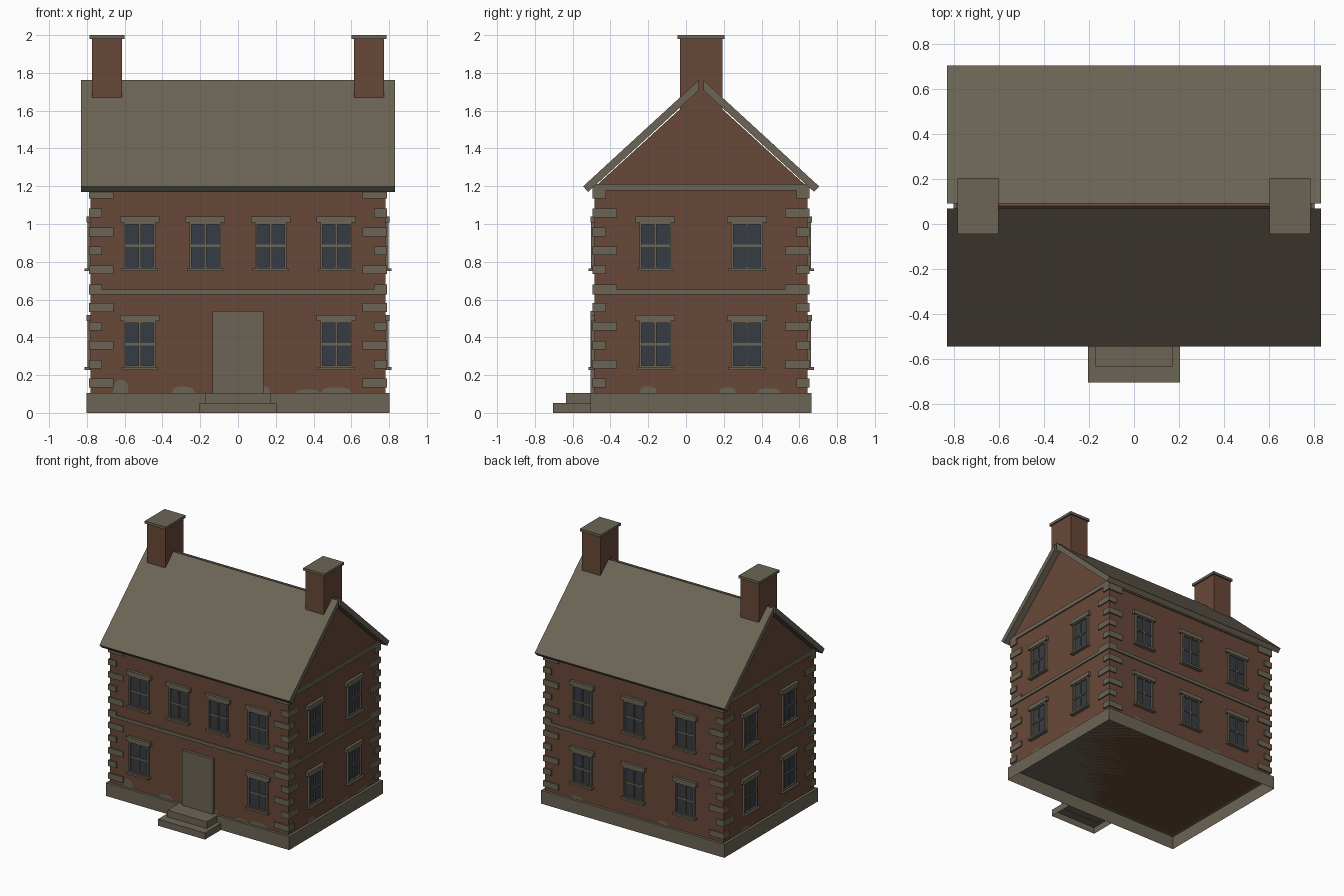
import bpy, bmesh, math
from mathutils import Matrix, Vector

cube = bpy.data.objects.get("Cube")
if cube:
    bpy.data.objects.remove(cube, do_unlink=True)


def material(name, rgb):
    m = bpy.data.materials.new(name)
    m.use_nodes = True
    m.diffuse_color = (*rgb, 1)
    m.node_tree.nodes["Principled BSDF"].inputs["Base Color"].default_value = (*rgb, 1)
    return m


stone = material("weathered stone", (0.15, 0.13, 0.092))
brick = material("brown brick", (0.138, 0.066, 0.039))
glass = material("dark glass", (0.037, 0.046, 0.06))

CY = 0.08              # house centre in depth
HX, HY = 0.78, 0.564   # wall half width and half depth
BASE = 0.105           # plinth height


def add_object(name, data, matrix=None):
    ob = bpy.data.objects.new(name, data)
    bpy.context.scene.collection.objects.link(ob)
    if matrix:
        ob.matrix_world = matrix
    return ob


def add_box(bm, x, y, z, slot=0, open_bottom=False):
    """Box between the given (min, max) pairs."""
    size = [b - a for a, b in (x, y, z)]
    mid = [(a + b) / 2 for a, b in (x, y, z)]
    verts = bmesh.ops.create_cube(bm, size=1)["verts"]
    for v in verts:
        v.co = Vector(c * s + m for c, s, m in zip(v.co, size, mid))
    faces = {f for v in verts for f in v.link_faces}
    for f in faces:
        f.material_index = slot
    if open_bottom:
        low = [f for f in faces if all(v.co.z < z[0] + 1e-4 for v in f.verts)]
        bmesh.ops.delete(bm, geom=low, context='FACES_ONLY')


def to_mesh(name, bm, *mats):
    me = bpy.data.meshes.new(name)
    bm.to_mesh(me)
    bm.free()
    for m in mats:
        me.materials.append(m)
    return me


def box(name, x, y, z, mat, open_bottom=False):
    bm = bmesh.new()
    add_box(bm, x, y, z, 0, open_bottom)
    return add_object(name, to_mesh(name, bm, mat))


def prism(name, profile, half, mat):
    """Extrude a (y, z) profile along x, from -half to half."""
    bm = bmesh.new()
    f = bm.faces.new([bm.verts.new((-half, y, z)) for y, z in profile])
    ext = bmesh.ops.extrude_face_region(bm, geom=[f])["geom"]
    moved = [v for v in ext if isinstance(v, bmesh.types.BMVert)]
    bmesh.ops.translate(bm, verts=moved, vec=(2 * half, 0, 0))
    bmesh.ops.recalc_face_normals(bm, faces=bm.faces)
    return add_object(name, to_mesh(name, bm, mat))


def on_wall(side, u, z):
    """Place something modelled facing -y on a wall: u runs along the wall."""
    angle, dist = {"front": (0, HY), "back": (math.pi, HY),
                   "left": (math.pi / 2, HX), "right": (-math.pi / 2, HX)}[side]
    return (Matrix.Translation((0, CY, 0)) @ Matrix.Rotation(angle, 4, 'Z')
            @ Matrix.Translation((u, -dist, z)))


def around(grow):
    return (-HX - grow, HX + grow), (CY - HY - grow, CY + HY + grow)


# Plinth, walls and horizontal bands
box("plinth", *around(0.021), (0, BASE), stone, True)
prism("walls", [(CY - HY, BASE), (CY + HY, BASE), (CY + HY, 1.195),
                (CY, 1.71), (CY - HY, 1.195)], HX, brick)
box("middle_band", *around(0.01), (0.627, 0.653), stone)
box("eaves_band", *around(0.01), (1.178, 1.212), stone)

# Roof: two slabs with a narrow gap along the ridge
for name, s in (("front_roof", -1), ("back_roof", 1)):
    slab = [(0.625, 1.199), (0.012, 1.762), (0.012, 1.708), (0.598, 1.17)]
    prism(name, [(CY + s * y, z) for y, z in slab], 0.83, stone)

# Chimneys with flat caps
for name, s in (("left", 1), ("right", -1)):
    cx = s * 0.693
    box(name + "_chimney", (cx - 0.08, cx + 0.08), (CY - 0.112, CY + 0.112),
        (1.5, 1.982), brick)
    box(name + "_chimney_cap", (cx - 0.092, cx + 0.092), (CY - 0.124, CY + 0.124),
        (1.98, 2.0), stone)

# Corner stones, alternating long and short on each wall
for cname, sx, sy in (("front_left", 1, -1), ("front_right", -1, -1),
                      ("back_left", 1, 1), ("back_right", -1, 1)):
    bm = bmesh.new()
    for i in range(11):
        z = 0.158 + 0.1 * i
        lx, ly = (0.12, 0.06) if i % 2 == 0 else (0.06, 0.12)
        xs = sorted((sx * (HX - lx), sx * (HX + 0.01)))
        ys = sorted((CY + sy * (HY - ly), CY + sy * (HY + 0.01)))
        add_box(bm, xs, ys, (z - 0.023, z + 0.023))
    add_object(cname + "_corner_stones", to_mesh("corner_stones", bm, stone))

# Front door slab and steps
box("front_door", (-0.135, 0.135), (CY - HY - 0.022, CY - HY + 0.01), (BASE, 0.54), stone)
box("upper_step", (-0.172, 0.172), (-0.635, -0.505), (0.05, BASE), stone, True)
box("lower_step", (-0.205, 0.205), (-0.705, -0.505), (0, 0.052), stone, True)

# One window, shared by every wall
bm = bmesh.new()
add_box(bm, (-0.075, 0.075), (-0.004, 0.01), (-0.118, 0.118), 1)
for s in (-1, 1):
    add_box(bm, sorted((s * 0.072, s * 0.084)), (-0.018, 0.01), (-0.121, 0.125))
    add_box(bm, (-0.073, 0.073), (-0.018, 0.01), sorted((s * 0.113, s * 0.124)))
add_box(bm, (-0.006, 0.006), (-0.012, 0.01), (-0.114, 0.114))
add_box(bm, (-0.073, 0.073), (-0.0115, 0.01), (-0.006, 0.006))
add_box(bm, (-0.105, 0.105), (-0.022, 0.01), (0.124, 0.156))
add_box(bm, (-0.097, 0.097), (-0.033, 0.01), (-0.135, -0.12))
window = to_mesh("window", bm, stone, glass)

UPPER, LOWER = 0.885, 0.363
layout = {("front", UPPER): (-0.52, -0.173, 0.173, 0.52), ("front", LOWER): (-0.52, 0.52)}
for z in (UPPER, LOWER):
    layout["back", z] = (-0.45, 0, 0.45)
    layout["left", z] = layout["right", z] = (-0.243, 0.243)
for (side, z), places in layout.items():
    floor = "upper" if z == UPPER else "lower"
    for n, u in enumerate(places, 1):
        add_object(f"{side}_{floor}_window_{n}", window, on_wall(side, u, z))

# Worn plaster patches: thin rounded plates along the foot of the walls
bm = bmesh.new()
steps = 7
arc = [(math.cos(math.pi * i / steps), math.sin(math.pi * i / steps) ** 0.6)
       for i in range(steps + 1)]
bm.faces.new([bm.verts.new((-x, -0.002, z)) for x, z in arc][::-1])
bmesh.ops.recalc_face_normals(bm, faces=bm.faces)
for f in bm.faces:
    if f.normal.y > 0:
        f.normal_flip()
patch = to_mesh("plaster_patch", bm, stone)
patches = {
    "front": ((-0.62, 0.04, 0.07), (-0.29, 0.06, 0.035), (0.13, 0.04, 0.035),
              (0.37, 0.06, 0.02), (0.52, 0.08, 0.03)),
    "left": ((-0.28, 0.045, 0.035), (0.14, 0.045, 0.03), (0.36, 0.06, 0.025)),
    "right": ((-0.3, 0.05, 0.03), (0.2, 0.05, 0.03)),
    "back": ((-0.5, 0.05, 0.03), (0.25, 0.05, 0.03)),
}
for side, spots in patches.items():
    for n, (u, w, h) in enumerate(spots, 1):
        add_object(f"{side}_plaster_patch_{n}", patch,
                   on_wall(side, u, BASE) @ Matrix.Diagonal((w, 1, h, 1)))
